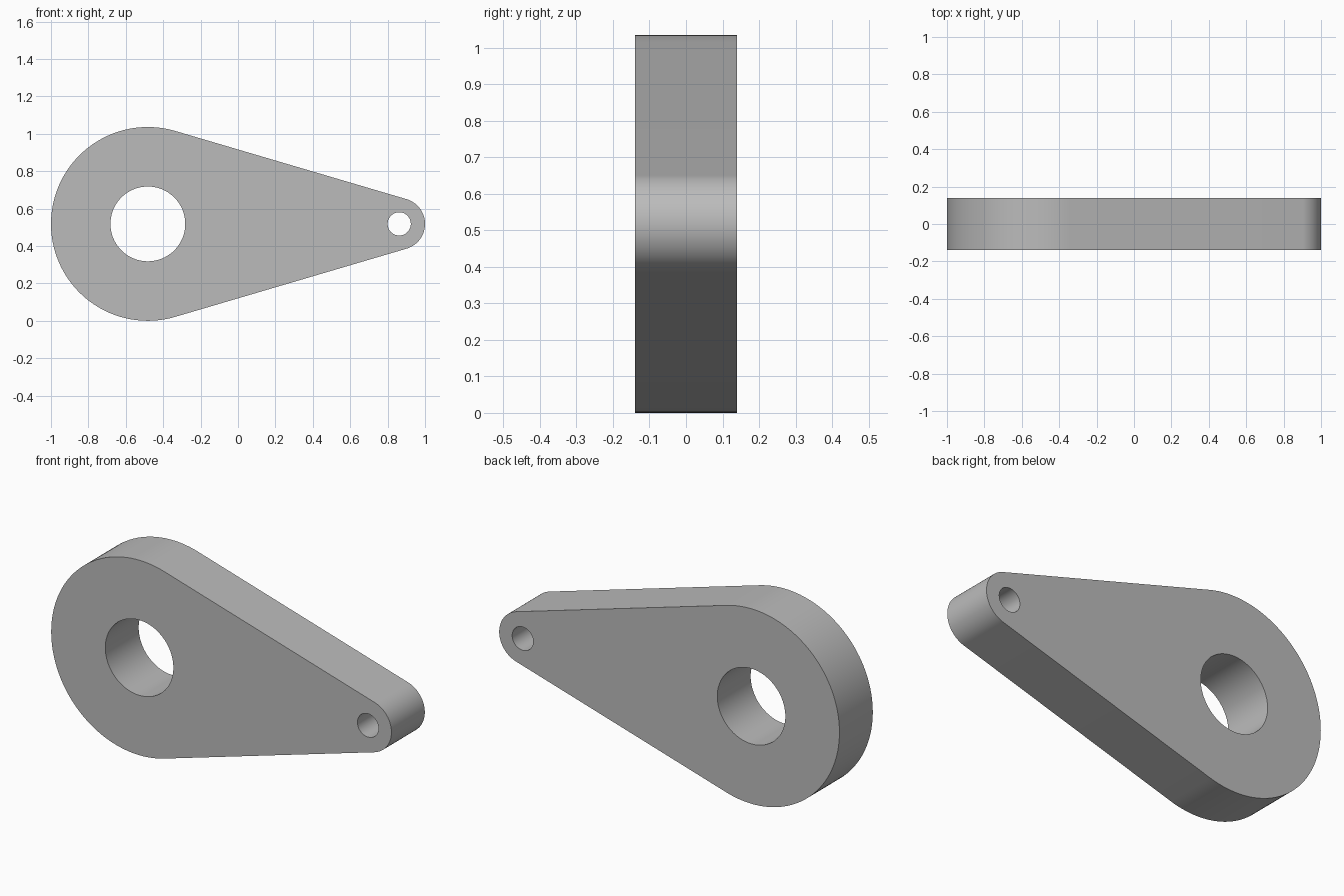
import bpy
import bmesh
from math import acos, cos, sin, pi, radians

cube = bpy.data.objects.get("Cube")
if cube:
    bpy.data.objects.remove(cube, do_unlink=True)

BIG_R, SMALL_R = 0.518, 0.138
BIG_X, SMALL_X = -1 + BIG_R, 1 - SMALL_R
CENTRE_Z = BIG_R
THICKNESS = 0.28


def arc(x, radius, start, end, steps):
    """Points of an arc in the xz plane, both ends included."""
    angles = [start + (end - start) * i / steps for i in range(steps + 1)]
    return [(x + radius * cos(a), 0, CENTRE_Z + radius * sin(a)) for a in angles]


def add_loop(bm, points):
    verts = [bm.verts.new(p) for p in points]
    for a, b in zip(verts, verts[1:] + verts[:1]):
        bm.edges.new((a, b))


# Teardrop outline: two arcs joined by their common tangents
tangent = acos((BIG_R - SMALL_R) / (SMALL_X - BIG_X))
outline = arc(BIG_X, BIG_R, tangent, 2 * pi - tangent, 80)
outline += arc(SMALL_X, SMALL_R, -tangent, tangent, 40)

bm = bmesh.new()
add_loop(bm, outline)

# Round bores
for x, radius, steps in ((BIG_X, 0.2, 80), (SMALL_X, 0.062, 48)):
    add_loop(bm, arc(x, radius, 0, 2 * pi, steps)[:-1])

# Flat plate
bmesh.ops.triangle_fill(bm, use_beauty=True, edges=bm.edges[:], normal=(0, -1, 0))
mesh = bpy.data.meshes.new("lever_plate")
bm.to_mesh(mesh)
bm.free()
plate = bpy.data.objects.new("lever_plate", mesh)
bpy.context.collection.objects.link(plate)
bpy.ops.object.select_all(action="DESELECT")
plate.select_set(True)
bpy.context.view_layer.objects.active = plate

# Thickness and smooth rims
solid = plate.modifiers.new("thickness", "SOLIDIFY")
solid.thickness = THICKNESS
solid.offset = 0
bpy.ops.object.modifier_apply(modifier=solid.name)
bpy.ops.object.shade_smooth_by_angle(angle=radians(30))

# Plain grey
grey = bpy.data.materials.new("grey")
grey.use_nodes = True
colour = (0.5, 0.5, 0.5, 1)
grey.diffuse_color = colour
grey.node_tree.nodes["Principled BSDF"].inputs["Base Color"].default_value = colour
plate.data.materials.append(grey)
